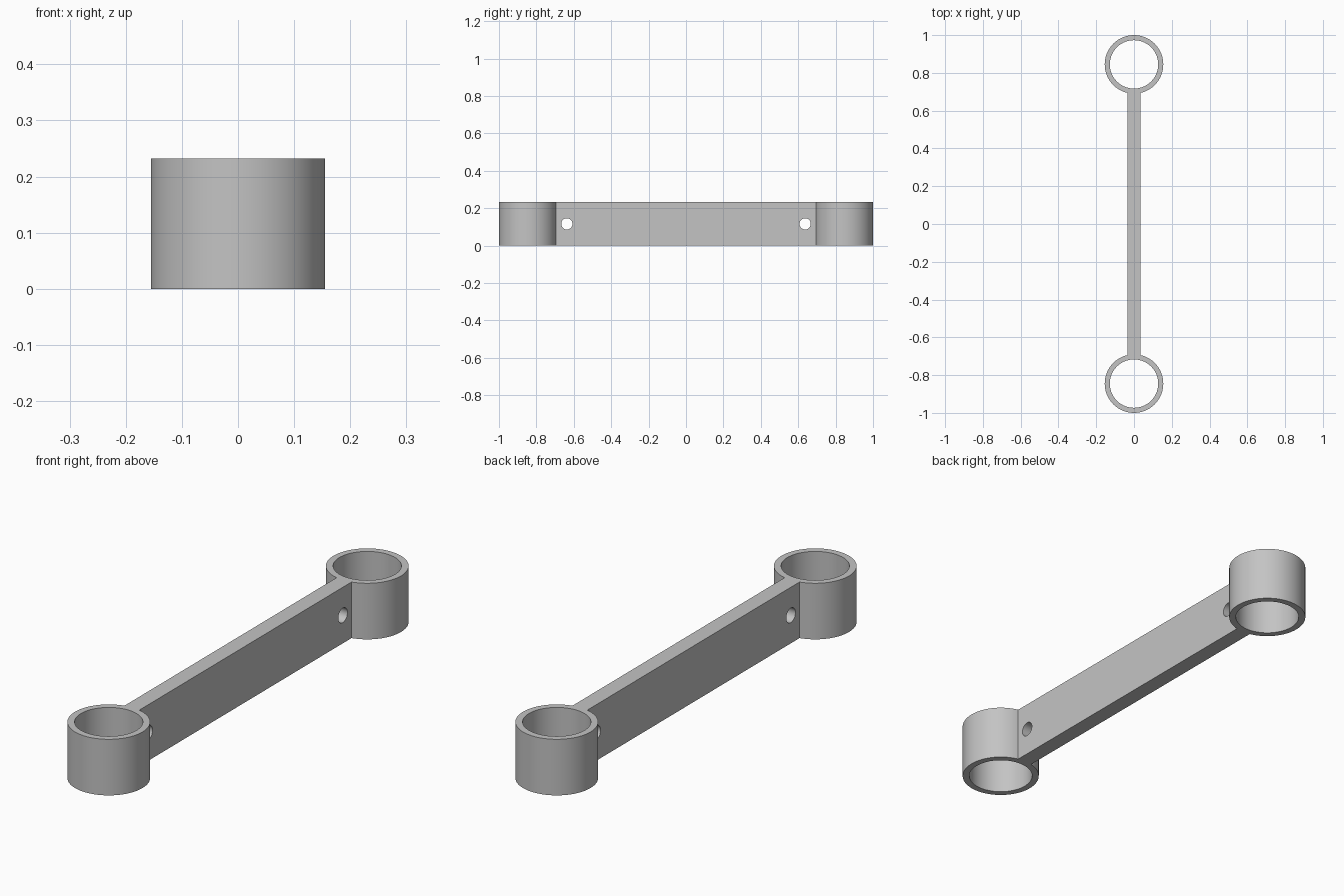
import bpy
import math

cube = bpy.data.objects.get("Cube")
if cube:
    bpy.data.objects.remove(cube, do_unlink=True)

HEIGHT = 0.232
OUTER, BORE = 0.155, 0.128
RING_Y = 1 - OUTER
BAR_WIDTH = 0.068
PIN_Y, PIN_RADIUS = 0.637, 0.03

grey = bpy.data.materials.new("light_grey")
grey.use_nodes = True
colour = (0.55, 0.55, 0.55, 1)
grey.diffuse_color = colour
grey.node_tree.nodes["Principled BSDF"].inputs["Base Color"].default_value = colour


def cylinder(name, radius, depth, y, sides=96, turn=(0, 0, 0)):
    bpy.ops.mesh.primitive_cylinder_add(vertices=sides, radius=radius, depth=depth,
                                        location=(0, y, HEIGHT / 2), rotation=turn)
    obj = bpy.context.object
    obj.name = name
    obj.data.materials.append(grey)
    return obj


def combine(target, tool, operation):
    mod = target.modifiers.new(operation.title(), 'BOOLEAN')
    mod.operation = operation
    mod.solver = 'EXACT'
    mod.object = tool
    bpy.context.view_layer.objects.active = target
    bpy.ops.object.modifier_apply(modifier=mod.name)
    bpy.data.objects.remove(tool, do_unlink=True)


# Flat connecting bar, ending inside the ring walls
bpy.ops.mesh.primitive_cube_add(size=1, location=(0, 0, HEIGHT / 2))
link = bpy.context.object
link.name = "connecting_link"
link.scale = (BAR_WIDTH, 2 * (RING_Y - 0.1), HEIGHT)
bpy.ops.object.transform_apply(location=False, rotation=False, scale=True)
link.data.materials.append(grey)

for side in (-1, 1):
    # Solid end, then its open bore and the cross pin hole
    combine(link, cylinder("end_ring", OUTER, HEIGHT, side * RING_Y), 'UNION')
    combine(link, cylinder("bore", BORE, HEIGHT * 2, side * RING_Y), 'DIFFERENCE')
    combine(link, cylinder("pin_hole", PIN_RADIUS, BAR_WIDTH * 2, side * PIN_Y, 48,
                           (0, math.pi / 2, 0)), 'DIFFERENCE')

# Round walls smooth, rims and corners sharp
bpy.ops.object.select_all(action='DESELECT')
link.select_set(True)
bpy.context.view_layer.objects.active = link
bpy.ops.object.shade_smooth_by_angle(angle=math.radians(30))
